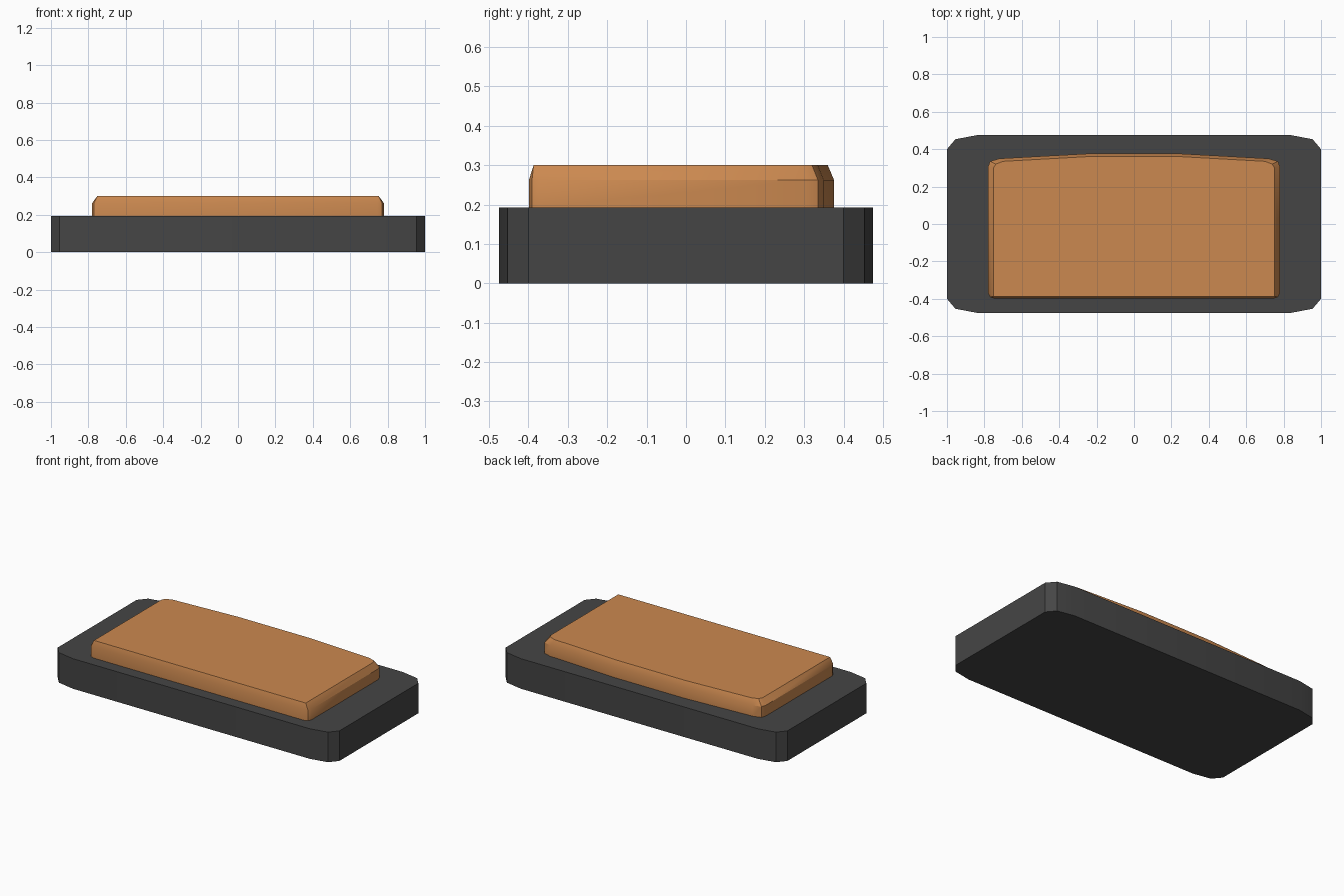
import bpy, bmesh
from math import radians

if "Cube" in bpy.data.objects:
    bpy.data.objects.remove(bpy.data.objects["Cube"])


def mirrored(half, z):
    """Closed ring from the right-hand half outline (front to back)."""
    return [(x, y, z) for x, y in half] + [(-x, y, z) for x, y in reversed(half)]


def loft(name, rings, color):
    """Bridge equal-length rings and cap both ends."""
    bm = bmesh.new()
    loops = [[bm.verts.new(p) for p in ring] for ring in rings]
    n = len(loops[0])
    for lo, hi in zip(loops, loops[1:]):
        for i in range(n):
            j = (i + 1) % n
            bm.faces.new((lo[i], lo[j], hi[j], hi[i]))
    bm.faces.new(loops[0][::-1])
    bm.faces.new(loops[-1])
    bmesh.ops.remove_doubles(bm, verts=bm.verts[:], dist=1e-4)
    bmesh.ops.recalc_face_normals(bm, faces=bm.faces[:])
    mesh = bpy.data.meshes.new(name)
    bm.to_mesh(mesh)
    bm.free()
    obj = bpy.data.objects.new(name, mesh)
    bpy.context.collection.objects.link(obj)
    mat = bpy.data.materials.new(name + "_color")
    mat.diffuse_color = color
    mat.use_nodes = True
    mat.node_tree.nodes["Principled BSDF"].inputs["Base Color"].default_value = mat.diffuse_color
    mesh.materials.append(mat)
    bpy.ops.object.select_all(action='DESELECT')
    obj.select_set(True)
    bpy.context.view_layer.objects.active = obj
    bpy.ops.object.shade_smooth_by_angle(angle=radians(30))
    return obj


# Dark base slab with clipped corners
base = [(0.84, -0.475), (0.955, -0.453), (1.0, -0.40),
        (1.0, 0.40), (0.955, 0.453), (0.84, 0.475)]
loft("base", [mirrored(base, 0), mirrored(base, 0.193)], (0.06, 0.06, 0.06, 1))

# Raised pad: bowed back edge, chamfered rim, square front corners on top
side = [(0.745, -0.399), (0.77, -0.391), (0.78, -0.37), (0.78, 0.307),
        (0.77, 0.335), (0.72, 0.35), (0.25, 0.376)]
rim = [(0.752, -0.387)] * 3 + [(0.752, 0.297), (0.74, 0.32), (0.70, 0.335), (0.25, 0.36)]
inner = [(0.67, -0.347)] * 3 + [(0.67, 0.28), (0.665, 0.287), (0.655, 0.292), (0.25, 0.325)]
loft("pad", [mirrored(side, 0.193), mirrored(side, 0.262),
             mirrored(rim, 0.30), mirrored(inner, 0.30)], (0.6, 0.25, 0.08, 1))
